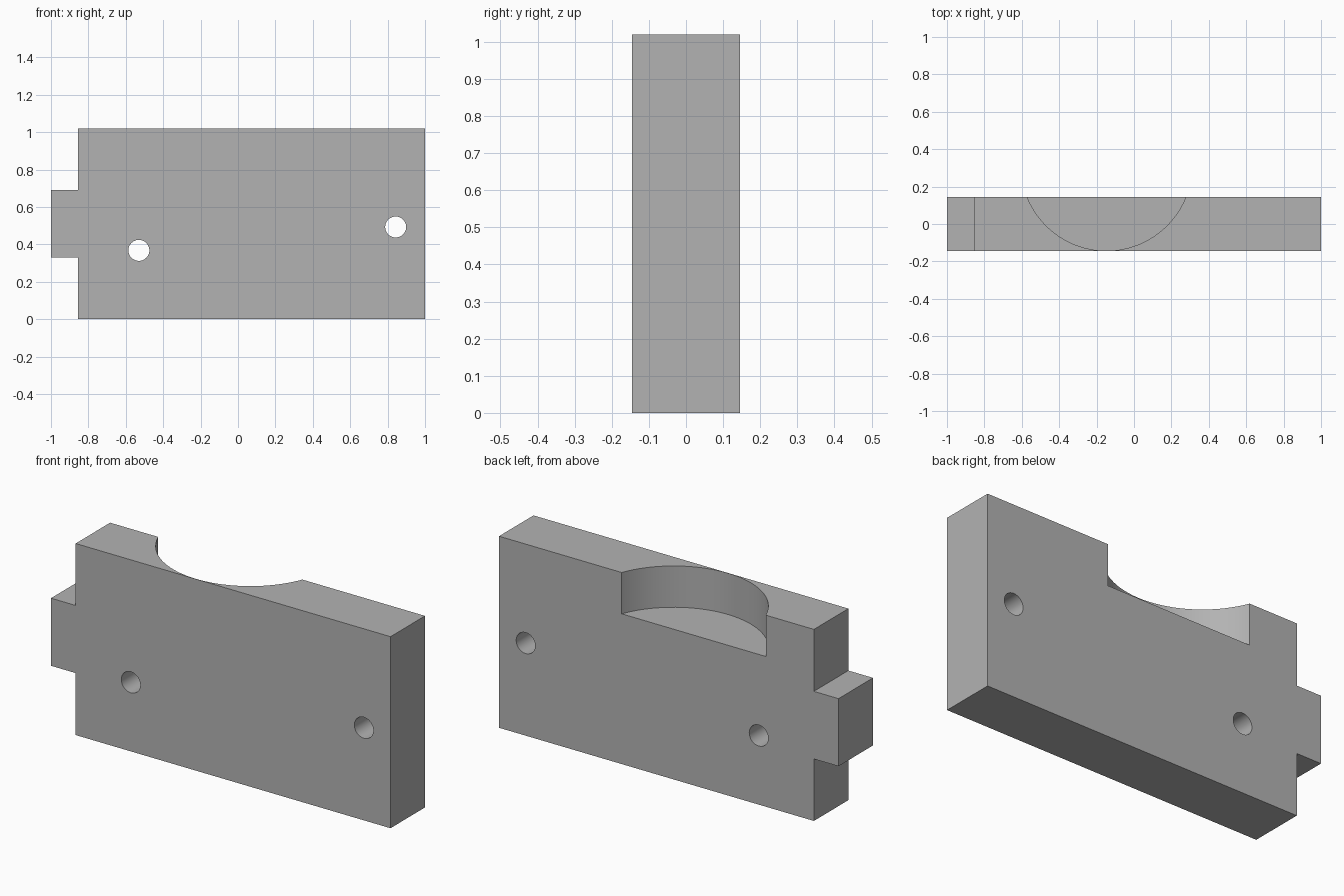
import bpy
import math

old = bpy.data.objects.get("Cube")
if old:
    bpy.data.objects.remove(old, do_unlink=True)

HALF_DEPTH = 0.145
HEIGHT = 1.02

grey = bpy.data.materials.new("plain_grey")
grey.use_nodes = True
colour = (0.45, 0.45, 0.45, 1)
grey.diffuse_color = colour
grey.node_tree.nodes["Principled BSDF"].inputs["Base Color"].default_value = colour


def extrude_profile(name, outline):
    """Extrude an x-z outline through the plate thickness."""
    n = len(outline)
    verts = [(x, y, z) for y in (-HALF_DEPTH, HALF_DEPTH) for x, z in outline]
    faces = [tuple(range(n)), tuple(reversed(range(n, 2 * n)))]
    faces += [(i, i + n, (i + 1) % n + n, (i + 1) % n) for i in range(n)]
    mesh = bpy.data.meshes.new(name)
    mesh.from_pydata(verts, [], faces)
    obj = bpy.data.objects.new(name, mesh)
    bpy.context.collection.objects.link(obj)
    mesh.materials.append(grey)
    return obj


def cut_cylinder(target, name, radius, depth, location, rotation, sides):
    """Cut a cylinder out of the target and discard the cutter."""
    bpy.ops.mesh.primitive_cylinder_add(vertices=sides, radius=radius, depth=depth,
                                        location=location, rotation=rotation)
    cutter = bpy.context.object
    cutter.name = name
    cutter.hide_render = True
    cutter.data.materials.append(grey)
    mod = target.modifiers.new(name, "BOOLEAN")
    mod.operation = "DIFFERENCE"
    mod.solver = "EXACT"
    mod.object = cutter
    bpy.context.view_layer.objects.active = target
    bpy.ops.object.modifier_apply(modifier=name)
    bpy.data.objects.remove(cutter, do_unlink=True)


# Plate with a square tab on its right edge
plate = extrude_profile("plate_with_tab", [
    (-0.855, 0), (1, 0), (1, HEIGHT), (-0.855, HEIGHT),
    (-0.855, 0.69), (-1, 0.69), (-1, 0.33), (-0.855, 0.33)])

# Two through holes
for i, (x, z) in enumerate([(-0.53, 0.368), (0.843, 0.493)]):
    cut_cylinder(plate, f"hole_{i}", 0.056, 1, (x, 0, z), (math.pi / 2, 0, 0), 48)

# Round recess in the top, open to the back
floor, depth = 0.80, 0.5
cut_cylinder(plate, "round_recess", 0.457, depth,
             (-0.147, 0.314, floor + depth / 2), (0, 0, 0), 96)

# Smooth curved walls, crisp edges
bpy.ops.object.select_all(action="DESELECT")
plate.select_set(True)
bpy.context.view_layer.objects.active = plate
bpy.ops.object.shade_smooth_by_angle(angle=math.radians(30))
